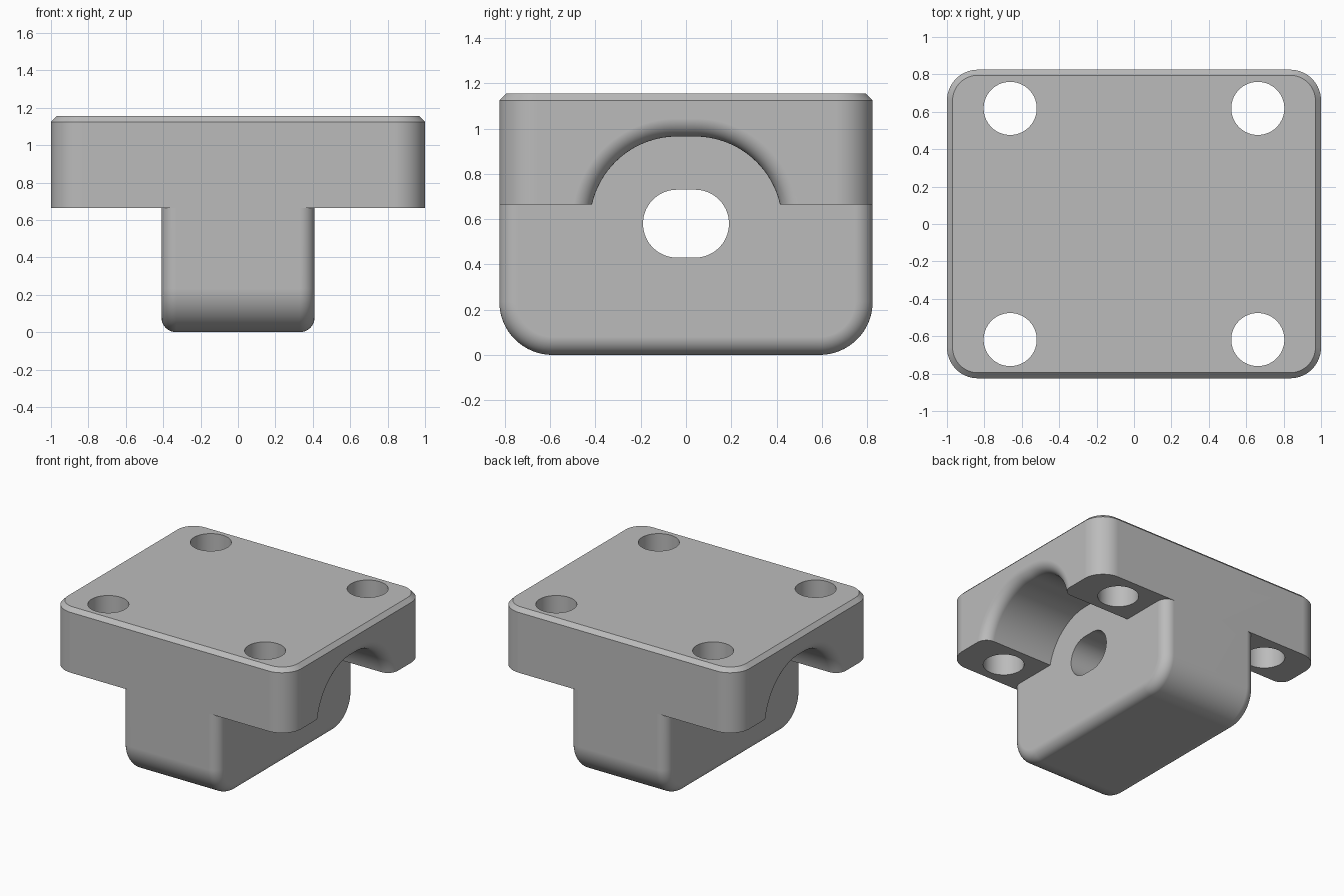
import bpy, bmesh
from math import sin, cos, pi, radians

cube = bpy.data.objects.get("Cube")
if cube:
    bpy.data.objects.remove(cube)

grey = bpy.data.materials.new("plain_grey")
grey.use_nodes = True
grey.diffuse_color = (0.5, 0.5, 0.5, 1)
grey.node_tree.nodes["Principled BSDF"].inputs["Base Color"].default_value = (0.5, 0.5, 0.5, 1)


def rounded(hw, hh, r, n=20):
    """Rounded rectangle outline; becomes a slot when r equals hh."""
    pts = []
    for k, (sx, sy) in enumerate([(1, 1), (-1, 1), (-1, -1), (1, -1)]):
        for i in range(n + 1):
            a = (k + i / n) * pi / 2
            p = (sx * (hw - r) + r * cos(a), sy * (hh - r) + r * sin(a))
            if not any(abs(p[0] - q[0]) + abs(p[1] - q[1]) < 1e-6 for q in pts):
                pts.append(p)
    return pts


def loft(name, rings):
    """Closed solid through rings of matching points."""
    bm = bmesh.new()
    loops = [[bm.verts.new(p) for p in ring] for ring in rings]
    for a, b in zip(loops, loops[1:]):
        for i in range(len(a)):
            j = (i + 1) % len(a)
            bm.faces.new((a[i], a[j], b[j], b[i]))
    bm.faces.new(loops[0])
    bm.faces.new(loops[-1])
    bmesh.ops.recalc_face_normals(bm, faces=bm.faces)
    mesh = bpy.data.meshes.new(name)
    bm.to_mesh(mesh)
    bm.free()
    mesh.materials.append(grey)
    obj = bpy.data.objects.new(name, mesh)
    bpy.context.collection.objects.link(obj)
    return obj


def combine(target, tool, operation):
    mod = target.modifiers.new(operation, "BOOLEAN")
    mod.operation, mod.solver, mod.object = operation, "EXACT", tool
    bpy.context.view_layer.objects.active = target
    bpy.ops.object.modifier_apply(modifier=mod.name)
    bpy.data.objects.remove(tool)


TOP, SEAM, DEPTH = 1.155, 0.665, 0.825
BLOCK_X, FILLET, SLOT_Z = 0.41, 0.08, 0.58
quarter = [i / 10 * pi / 2 for i in range(11)]

# Mounting plate with a chamfered top rim
bracket = loft("bracket", [
    [(x, y, z) for x, y in rounded(1 - d, DEPTH - d, 0.165 - d)]
    for z, d in [(SEAM, 0), (TOP - 0.03, 0), (TOP, 0.03)]])


# Arched side pockets that flare out at the plate edge
def pocket_ring(side, x, d):
    return [(side * x, y, SLOT_Z + z) for y, z in rounded(0.425 + d, 0.385 + d, 0.385 + d, 24)]


flare = [(1 - FILLET + FILLET * sin(a), FILLET * (1 - cos(a))) for a in quarter]
for side in (-1, 1):
    steps = [(BLOCK_X, 0)] + flare + [(1.05, FILLET)]
    combine(bracket, loft("pocket_cutter", [pocket_ring(side, x, d) for x, d in steps]), "DIFFERENCE")

# Corner bolt holes
for sx in (-1, 1):
    for sy in (-1, 1):
        hole = loft("hole_cutter", [
            [(sx * 0.662 + x, sy * 0.618 + y, z) for x, y in rounded(0.142, 0.142, 0.142, 14)]
            for z in (0.5, 1.3)])
        combine(bracket, hole, "DIFFERENCE")


# Lower block, rounded at the bottom and along its side edges
def block_ring(x, d):
    w, r = DEPTH - d, 0.235 - d
    arc = [i / 16 * pi / 2 for i in range(17)]
    right = [(w - r + r * cos(a), d + r - r * sin(a)) for a in arc]
    left = [(-y, z) for y, z in reversed(right)]
    return [(x, y, z) for y, z in [(w, SEAM)] + right + left + [(-w, SEAM)]]


edge = [(BLOCK_X - FILLET + FILLET * sin(a), FILLET * (1 - cos(a))) for a in quarter]
sections = [(-x, d) for x, d in reversed(edge)] + edge
combine(bracket, loft("block", [block_ring(x, d) for x, d in sections]), "UNION")

# Slot running through the block
slot = loft("slot_cutter", [
    [(x, y, SLOT_Z + z) for y, z in rounded(0.19, 0.15, 0.15)] for x in (-0.6, 0.6)])
combine(bracket, slot, "DIFFERENCE")

# Smooth curved faces, crisp edges elsewhere
bpy.ops.object.select_all(action="DESELECT")
bracket.select_set(True)
bpy.context.view_layer.objects.active = bracket
bpy.ops.object.shade_smooth_by_angle(angle=radians(30))
normals = bracket.modifiers.new("flat_face_normals", "WEIGHTED_NORMAL")
normals.keep_sharp = True
